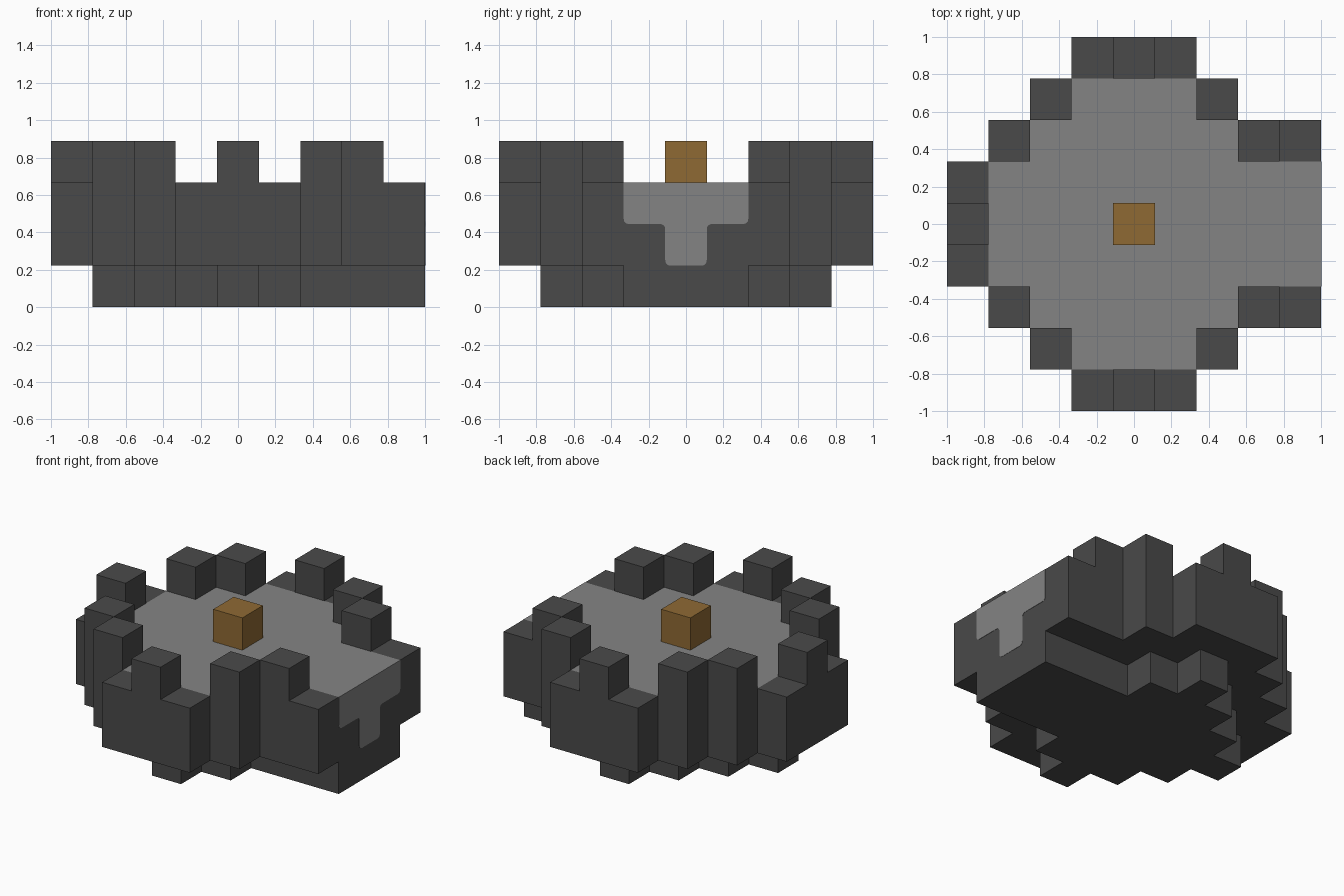
import bpy, bmesh
from mathutils import Vector

old = bpy.data.objects.get("Cube")
if old:
    bpy.data.objects.remove(old, do_unlink=True)

N = 9                # blocks along the longest side
S = 2 / N            # block size


def material(name, rgb):
    m = bpy.data.materials.new(name)
    m.use_nodes = True
    colour = (*rgb, 1)
    m.diffuse_color = colour
    m.node_tree.nodes["Principled BSDF"].inputs["Base Color"].default_value = colour
    return m


dark_stone = material("dark stone", (0.068, 0.068, 0.068))
grey_floor = material("grey floor", (0.231, 0.231, 0.231))
brown_wood = material("brown wood", (0.275, 0.144, 0.034))


def add_object(name, bm, *mats):
    bmesh.ops.recalc_face_normals(bm, faces=bm.faces)
    mesh = bpy.data.meshes.new(name)
    bm.to_mesh(mesh)
    bm.free()
    for m in mats:
        mesh.materials.append(m)
    obj = bpy.data.objects.new(name, mesh)
    bpy.context.scene.collection.objects.link(obj)
    return obj


def cells(spans):
    """Block cells from (first, last) column spans, mirrored front to back."""
    rows = spans + spans[-2::-1]
    start = (N - len(rows)) // 2
    return {(c, start + r) for r, (a, b) in enumerate(rows) for c in range(a, b + 1)}


def course(name, footprint, level, height, mats, floor=()):
    """Solid layer of blocks; the top of the floor cells takes the second material."""
    bm = bmesh.new()
    for c, r in sorted(footprint):
        x, y = c * S - 1, r * S - 1
        bm.faces.new([bm.verts.new((x + dx, y + dy, level * S))
                      for dx, dy in ((0, 0), (S, 0), (S, S), (0, S))])
    bmesh.ops.remove_doubles(bm, verts=bm.verts, dist=0.001)
    top = bmesh.ops.extrude_face_region(bm, geom=bm.faces[:], use_keep_orig=True)["geom"]
    bmesh.ops.translate(bm, vec=(0, 0, height * S),
                        verts=[v for v in top if isinstance(v, bmesh.types.BMVert)])
    for f in top:
        if isinstance(f, bmesh.types.BMFace):
            p = f.calc_center_median()
            f.material_index = int((int((p.x + 1) / S), int((p.y + 1) / S)) in floor)
    return add_object(name, bm, *mats)


# Stepped diamond base with its doorstep, and the overhanging body
base = cells([(4, 4), (3, 5), (2, 8), (1, 8)])
body = cells([(3, 5), (2, 6), (1, 8), (0, 8), (0, 8)])
floor = cells([(3, 5), (2, 6), (1, 8), (1, 8)])
course("base", base, 0, 1, [dark_stone])
course("body_with_floor", body, 1, 2, [dark_stone, grey_floor], floor)


def block(name, c, r, mat):
    bm = bmesh.new()
    bmesh.ops.create_cube(bm, size=S)
    obj = add_object(name, bm, mat)
    obj.location = ((c + 0.5) * S - 1, (r + 0.5) * S - 1, 3.5 * S)


# Battlements: one on the right end, the rest mirrored front to back
block("battlement_middle", 0, 4, dark_stone)
for c, r in ((1, 2), (2, 1), (4, 0), (6, 1), (7, 2)):
    block("battlement_front", c, r, dark_stone)
    block("battlement_back", c, N - 1 - r, dark_stone)

# Post in the centre of the floor
block("centre_post", 4, 4, brown_wood)


def rounded(points, radius, steps=4):
    """Outline with each corner marked True replaced by a small curve."""
    out = []
    for i, (y, z, is_round) in enumerate(points):
        p = Vector((y, z))
        if not is_round:
            out.append(p)
            continue
        a = p + (Vector(points[i - 1][:2]) - p).normalized() * radius
        b = p + (Vector(points[(i + 1) % len(points)][:2]) - p).normalized() * radius
        for k in range(steps + 1):
            t = k / steps
            out.append(a * (1 - t) ** 2 + p * 2 * t * (1 - t) + b * t * t)
    return out


# Floor paving spilling over the open gateway
half = [(0.5 * S, S, True), (0.5 * S, 2 * S, True),
        (1.5 * S, 2 * S, True), (1.5 * S, 3 * S, False)]
outline = half + [(-y, z, k) for y, z, k in reversed(half)]
bm = bmesh.new()
face = bm.faces.new([bm.verts.new((1, p.x, p.y)) for p in rounded(outline, 0.03)])
side = bmesh.ops.extrude_face_region(bm, geom=[face], use_keep_orig=True)["geom"]
bmesh.ops.translate(bm, vec=(0.002, 0, 0),
                    verts=[v for v in side if isinstance(v, bmesh.types.BMVert)])
add_object("gateway_paving", bm, grey_floor)
